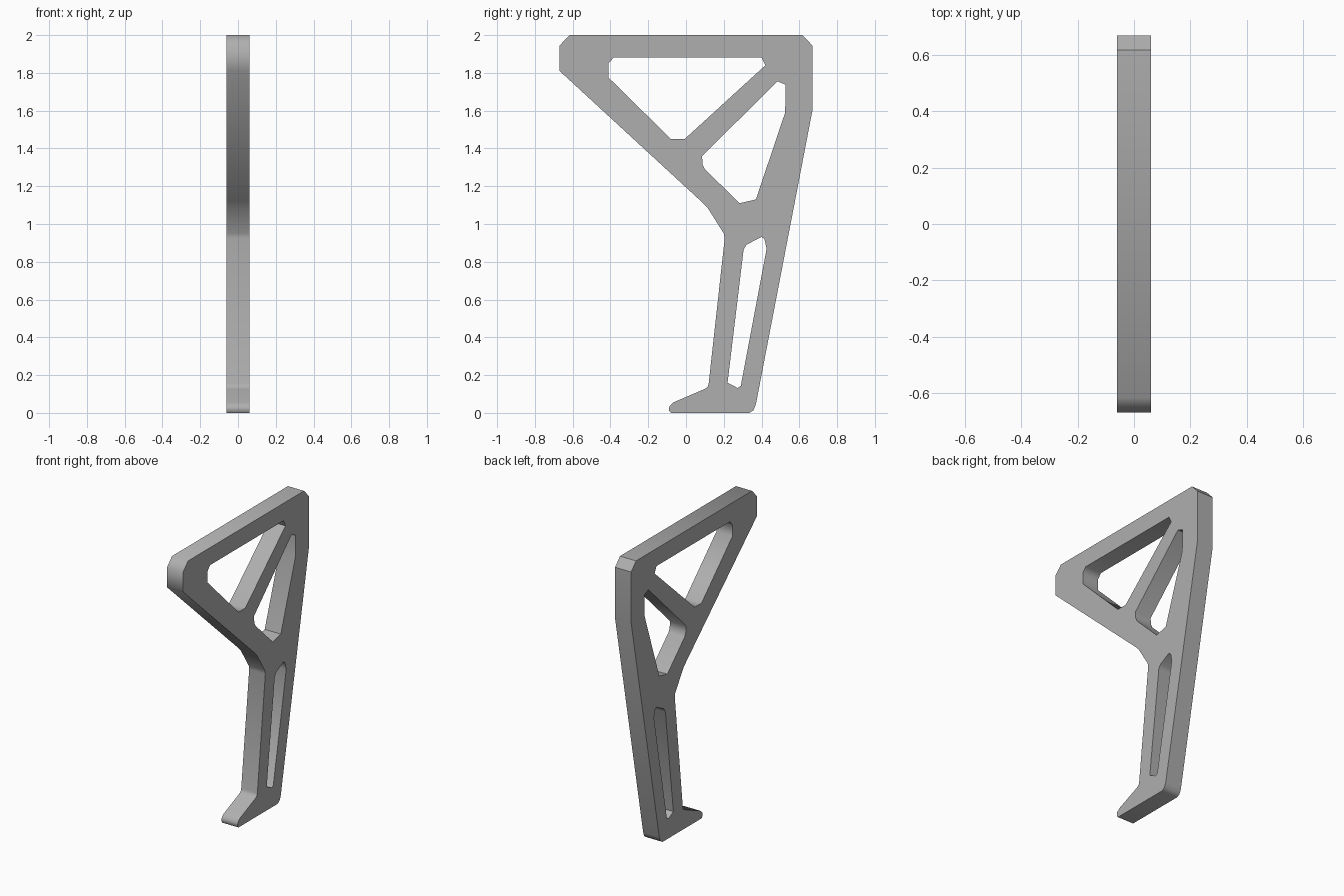
import bpy, bmesh, math
from mathutils import Vector

if "Cube" in bpy.data.objects:
    bpy.data.objects.remove(bpy.data.objects["Cube"])

HALF = 0.06

# Side outline of the leg, as (y, z)
outline = [(-0.617, 2), (0.617, 2), (0.669, 1.945), (0.669, 1.60),
           (0.37, 0.045), (0.357, 0.013), (0.335, 0), (-0.08, 0),
           (-0.09, 0.013), (-0.088, 0.035), (-0.068, 0.055), (0.10, 0.127),
           (0.115, 0.138), (0.12, 0.155), (0.205, 0.925), (0.2, 0.95),
           (0.115, 1.085), (0.08, 1.12), (-0.669, 1.81), (-0.669, 1.945)]

# Three openings: top triangle, back triangle, lower slot
openings = [
    [(-0.382, 1.882), (0.40, 1.882), (0.42, 1.84), (-0.007, 1.45),
     (-0.08, 1.45), (-0.41, 1.775), (-0.41, 1.85)],
    [(0.485, 1.755), (0.527, 1.738), (0.525, 1.59), (0.37, 1.13),
     (0.284, 1.11), (0.1, 1.29), (0.088, 1.315), (0.085, 1.36)],
    [(0.40, 0.932), (0.415, 0.92), (0.427, 0.87), (0.29, 0.143),
     (0.273, 0.132), (0.22, 0.16), (0.305, 0.865), (0.32, 0.89)],
]


def plate(name, loops, half):
    """Flat plate with holes: filled caps at x = +-half joined by rim walls."""
    bm = bmesh.new()
    caps = {-half: [], half: []}
    for loop in loops:
        rings = []
        for x, edges in caps.items():
            ring = [bm.verts.new((x, y, z)) for y, z in loop]
            edges += [bm.edges.new((ring[i - 1], ring[i])) for i in range(len(ring))]
            rings.append(ring)
        a, b = rings
        for i in range(len(a)):
            bm.faces.new((a[i - 1], a[i], b[i], b[i - 1]))
    for x, edges in caps.items():
        bmesh.ops.triangle_fill(bm, use_beauty=True, edges=edges,
                                normal=Vector((math.copysign(1, x), 0, 0)))
    bmesh.ops.recalc_face_normals(bm, faces=bm.faces)
    # Crisp cap borders and upper back corner, soft rim elsewhere
    for f in bm.faces:
        f.smooth = True
    for e in bm.edges:
        m = (e.verts[0].co + e.verts[1].co) / 2
        back_corner = m.y > 0.6 and m.z > 1.9 and abs(m.x) < 0.01
        if back_corner or e.calc_face_angle(0) > math.radians(50):
            e.smooth = False
    mesh = bpy.data.meshes.new(name)
    bm.to_mesh(mesh)
    bm.free()
    obj = bpy.data.objects.new(name, mesh)
    bpy.context.collection.objects.link(obj)
    return obj


leg = plate("support_leg", [outline] + openings, HALF)

# Dark grey finish
grey = bpy.data.materials.new("dark_grey")
grey.diffuse_color = (0.43, 0.43, 0.43, 1)
grey.use_nodes = True
grey.node_tree.nodes["Principled BSDF"].inputs["Base Color"].default_value = grey.diffuse_color
leg.data.materials.append(grey)
